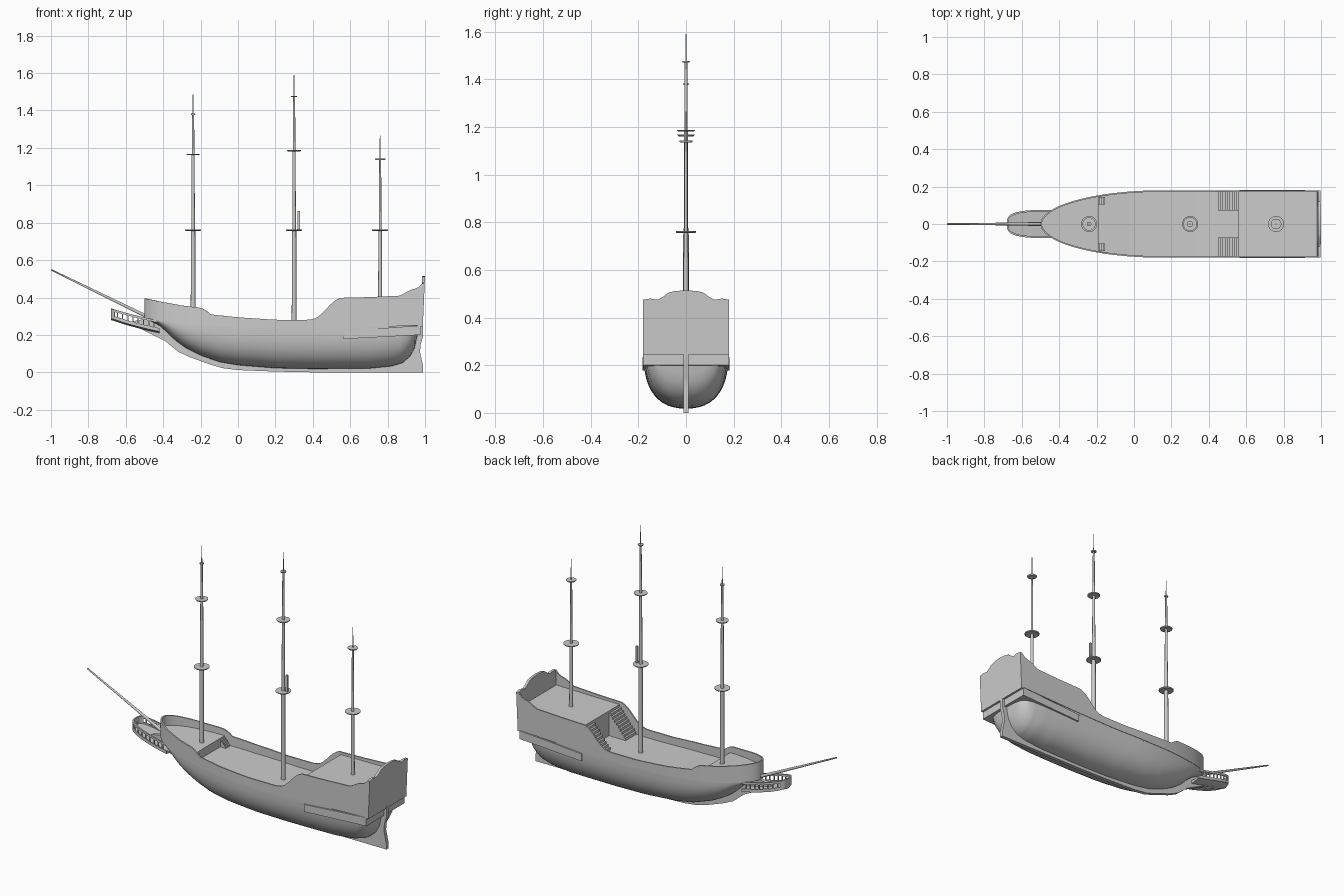
import bpy, bmesh, math
from mathutils import Vector

if "Cube" in bpy.data.objects:
    bpy.data.objects.remove(bpy.data.objects["Cube"])


def table(*pts):
    """Piecewise linear function through (x, value) points."""
    def f(x):
        if x <= pts[0][0]:
            return pts[0][1]
        for (a, va), (b, vb) in zip(pts, pts[1:]):
            if x <= b:
                return va + (vb - va) * (x - a) / (b - a)
        return pts[-1][1]
    return f


def finish(name, bm, angle=35):
    bmesh.ops.remove_doubles(bm, verts=bm.verts, dist=1e-5)
    bmesh.ops.recalc_face_normals(bm, faces=bm.faces)
    me = bpy.data.meshes.new(name)
    bm.to_mesh(me)
    bm.free()
    ob = bpy.data.objects.new(name, me)
    bpy.context.collection.objects.link(ob)
    bpy.ops.object.select_all(action='DESELECT')
    ob.select_set(True)
    bpy.context.view_layer.objects.active = ob
    bpy.ops.object.shade_smooth_by_angle(angle=math.radians(angle))
    return ob


def loft(name, rings, closed=True, caps=True):
    bm = bmesh.new()
    vs = [[bm.verts.new(p) for p in r] for r in rings]
    n = len(rings[0])
    for a, b in zip(vs, vs[1:]):
        for i in range(n if closed else n - 1):
            j = (i + 1) % n
            bm.faces.new((a[i], a[j], b[j], b[i]))
    if caps and closed:
        bm.faces.new(vs[0])
        bm.faces.new(vs[-1])
    return finish(name, bm)


def wall(name, path, lo, hi, th):
    """Upright band of thickness th that follows a plan path."""
    rings = []
    for i, (x, y) in enumerate(path):
        a, b = path[max(i - 1, 0)], path[min(i + 1, len(path) - 1)]
        d = Vector((b[0] - a[0], b[1] - a[1])).normalized()
        u, v = x + d.y * th, y - d.x * th
        rings.append([(x, y, lo(x)), (x, y, hi(x)), (u, v, hi(x)), (u, v, lo(x))])
    return loft(name, rings)


def lathe(name, profile, x=0, n=20):
    return loft(name, [[(x + r * math.cos(2 * math.pi * k / n),
                         r * math.sin(2 * math.pi * k / n), z)
                        for k in range(n)] for r, z in profile])


def boxes(name, items):
    bm = bmesh.new()
    for (x0, x1), (y0, y1), (z0, z1) in items:
        vs = bmesh.ops.create_cube(bm, size=1)['verts']
        for v in vs:
            v.co = ((x0, x1)[v.co.x > 0], (y0, y1)[v.co.y > 0], (z0, z1)[v.co.z > 0])
    return finish(name, bm)


# Hull lines
def width(x):
    return 0.18 if x > 0.15 else 0.18 * math.sqrt(max(0, 1 - ((0.15 - x) / 0.65) ** 2))


wale = table((-.5, .29), (-.3, .262), (0, .242), (.3, .235), (.6, .24), (1, .255))
rail = table((-.5, .395), (-.4, .375), (-.3, .357), (-.2, .345), (-.175, .335), (-.15, .31),
             (0, .294), (.2, .281), (.38, .281), (.42, .29), (.46, .325), (.5, .37), (.54, .398),
             (.7, .402), (.87, .41), (.9, .43), (.93, .443), (.96, .45), (.985, .475))
bottom = table((-.5, .29), (-.42, .25), (-.38, .215), (-.34, .175), (-.28, .13), (-.2, .09),
               (-.1, .055), (0, .038), (.2, .022), (.4, .018), (.7, .02), (.82, .032),
               (.88, .05), (.92, .085), (.945, .13), (.96, .2))
taper = table((.6, .985), (.8, .96), (.88, .92), (.92, .86), (.945, .75), (.96, .55))
xs = [.15 - .65 * math.cos(math.pi / 2 * i / 40) for i in range(41)]
xs += [.15 + .835 * i / 42 for i in range(1, 43)]

# Rounded lower hull
rings = []
for x in [v for v in xs if v < .87] + [.88, .9, .92, .933, .945, .953, .96]:
    w, zt, zb = width(x) * taper(x), wale(x), bottom(x)
    ring = []
    for k in range(25):
        t = math.pi * k / 24
        c, s = math.cos(t), math.sin(t)
        ring.append((x, math.copysign(abs(c) ** .84, c) * w, zt - (zt - zb) * abs(s) ** .84))
    rings.append(ring)
loft("lower_hull", rings, closed=False)

# Bulwarks running round the bow, and the thin wale strip
side = [(x, width(x)) for x in xs]
path = side[::-1] + [(x, -y) for x, y in side[1:]]
wall("bulwark", path, lambda x: wale(x) - .003, rail, -.008)


# Decks
def deck(name, x0, x1, z):
    st = [x0] + [x for x in xs if x0 < x < x1] + [x1]
    loft(name, [[(x, s * max(width(x) - .003, 0), z(x) - d) for s, d in
                 ((-1, 0), (1, 0), (1, .01), (-1, .01))] for x in st])


main_z = table((-.2, .256), (0, .242), (.3, .233), (.6, .235))
deck("main_deck", -.2, .57, main_z)
deck("forecastle_deck", -.495, -.19, table((-.5, .335), (-.19, .306)))
deck("poop_deck", .56, .985, table((.56, .383), (.985, .388)))
boxes("deck_bulkheads", [((-.2, -.19), (-.148, .148), (.25, .305)),
                         ((.56, .57), (-.176, .176), (.23, .382))])


# Stairs, mirrored port and starboard
def stairs(name, x0, x1, y0, y1, z0, z1, n):
    items = []
    for i in range(n):
        a = x0 + (x1 - x0) * i / n
        b = x0 + (x1 - x0) * (i + 1) / n
        h = z0 + (z1 - z0) * (i + 1) / (n + 1)
        for s in (-1, 1):
            items.append(((min(a, b), max(a, b)), sorted((s * y0, s * y1)), (z0 - .005, h)))
    boxes(name, items)


stairs("poop_stairs", .45, .56, .072, .174, .235, .383, 9)
stairs("forecastle_stairs", -.155, -.19, .105, .145, .252, .306, 4)

# Quarter strakes and closed counter under the stern
loft("stern_counter", [[(x, -w, z0), (x, w, z0), (x, w, z1), (x, -w, z1)]
                       for x, w, z0, z1 in ((.565, .183, .178, .222), (.975, .18, .2, .25))])

# Transom with shaped crest
half = [(.18, .475), (.15, .48), (.12, .475), (.095, .488), (.075, .504), (.05, .511), (0, .515)]
crest = half + [(-y, z) for y, z in half[-2::-1]]
outline = [(.18, .245)] + crest + [(-.18, .245)]
loft("transom", [[(x + .012 * (z - .245) / .27, y, z) for y, z in outline] for x in (.973, .988)])

# Keel, stem and sternpost
keel = [(-.62, .262), (-.52, .232), (-.39, .168), (-.32, .11), (-.26, .082), (-.15, .042), (-.08, .022),
        (0, .012), (.2, .004), (.4, 0), (.99, 0), (.99, .03), (.973, .11), (.977, .15), (.99, .195),
        (.99, .255), (.95, .255), (.93, .12), (.85, .07), (0, .06), (-.2, .11), (-.3, .17),
        (-.4, .25), (-.5, .285)]
loft("keel", [[(x, y, z) for x, z in keel] for y in (-.011, .011)])

# Beakhead platform, rail and balusters
beak = []
for k in range(33):
    t = math.pi * k / 32
    c, s = math.cos(t), math.sin(t)
    beak.append((-.42 - .26 * abs(s) ** .6, math.copysign(abs(c) ** .6, c) * .076))
floor = table((-.68, .288), (-.6, .262), (-.5, .235), (-.42, .218))
top = table((-.68, .34), (-.55, .305), (-.42, .275))
low = lambda x: floor(x) + .018
loft("beak_floor", [[(x, y * s, floor(x) + d) for x, y in beak]
                    for s, d in ((.3, -.008), (.98, .002), (.98, .01))])
wall("beak_lower_band", beak, floor, low, -.007)
wall("beak_rail", beak, lambda x: top(x) - .012, top, -.009)
wall("beak_front", [p for p in beak if p[0] < -.66], floor, top, -.006)
posts = []
for i in range(8):
    x = -.645 + i * .028
    y = .0725 * (1 - ((-.42 - x) / .26) ** 3.33) ** .3
    for s in (-1, 1):
        posts.append(((x - .003, x + .003), (s * y - .003, s * y + .003), (floor(x), top(x) - .004)))
boxes("beak_balusters", posts)

# Masts with round tops: x, base z, platforms (z, radius), tip z
for name, x, base, tops, tip in (
        ("fore", -.24, .3, ((.76, .043), (1.165, .035), (1.38, .012)), 1.485),
        ("main", .3, .225, ((.76, .043), (1.185, .037), (1.475, .016)), 1.59),
        ("mizzen", .76, .375, ((.76, .043), (1.14, .028)), 1.265)):
    radii = [(.013, .0115), (.0095, .008), (.007, .0055), (.003, .002)]
    if len(tops) == 2:
        radii.pop(1)
        radii[0] = (.011, .009)
    zs = [base] + [t[0] for t in tops] + [tip]
    prof = []
    for (r0, r1), a, b in zip(radii, zs, zs[1:]):
        prof += [(r0, a), (r1, b)]
    lathe(name + "_mast", prof, x)
    for i, (z, r) in enumerate(tops):
        lathe(f"{name}_top_{i + 1}", [(r * .9, z - .004), (r, z), (r, z + .003)], x, 24)

# Short spare post on the main top
boxes("main_top_post", [((.319, .331), (-.006, .006), (.762, .862))])

# Bowsprit
a, b = Vector((-.42, 0, .265)), Vector((-.998, 0, .548))
spar = lathe("bowsprit", [(.01, 0), (.004, (b - a).length)], 0, 14)
spar.location = a
spar.rotation_euler = (b - a).to_track_quat('Z', 'Y').to_euler()
